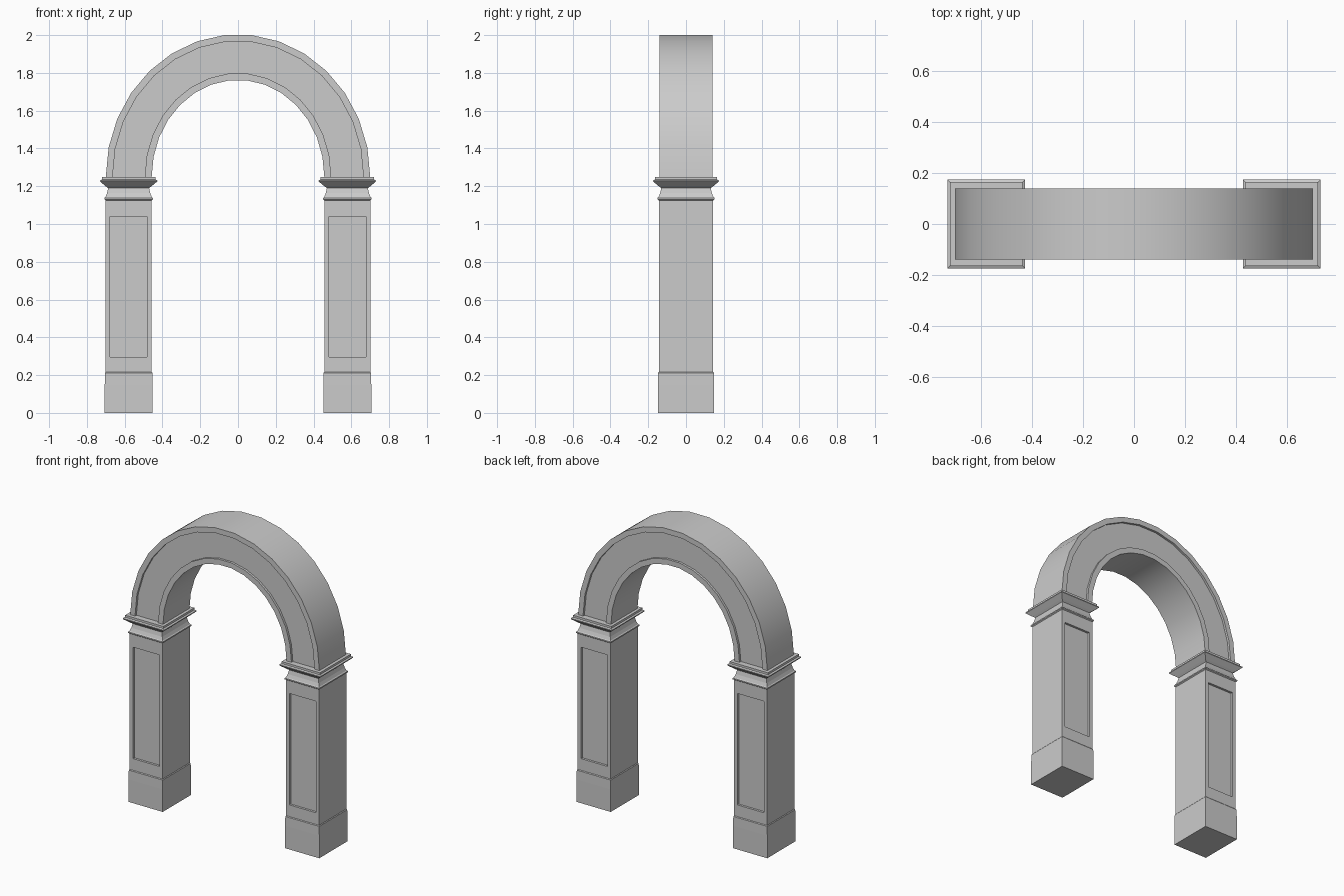
import bpy, bmesh, math

if "Cube" in bpy.data.objects:
    bpy.data.objects.remove(bpy.data.objects["Cube"])

HX, HY = 0.1215, 0.144      # pillar half width and half depth
PX = 0.579                  # pillar centre distance from the middle
RECESS = 0.015


def finish(bm, name):
    bmesh.ops.recalc_face_normals(bm, faces=bm.faces[:])
    me = bpy.data.meshes.new(name)
    bm.to_mesh(me)
    bm.free()
    ob = bpy.data.objects.new(name, me)
    bpy.context.collection.objects.link(ob)
    return ob


def bridge(bm, a, b):
    n = len(a)
    for i in range(n):
        bm.faces.new((a[i], a[(i + 1) % n], b[(i + 1) % n], b[i]))


def moulding(name, cx, profile):
    """Rectangular moulding lofted from (offset, z) steps around the pillar."""
    bm = bmesh.new()
    rings = []
    for off, z in profile:
        x, y = HX + off, HY + off
        rings.append([bm.verts.new((cx + sx * x, sy * y, z))
                      for sx, sy in ((-1, -1), (1, -1), (1, 1), (-1, 1))])
    for a, b in zip(rings, rings[1:]):
        bridge(bm, a, b)
    bm.faces.new(rings[0])
    bm.faces.new(rings[-1])
    return finish(bm, name)


def shaft(name, cx, z0, z1):
    """Box with a recessed panel on the front and back."""
    bm = bmesh.new()
    bmesh.ops.create_cube(bm, size=1)
    for v in bm.verts:
        v.co.x = cx + v.co.x * 2 * HX
        v.co.y *= 2 * HY
        v.co.z = z0 if v.co.z < 0 else z1
    bm.normal_update()
    for f in [f for f in bm.faces if abs(f.normal.y) > 0.9]:
        s = math.copysign(1, f.normal.y)
        bmesh.ops.inset_individual(bm, faces=[f], thickness=0.034)
        for v in f.verts:
            v.co.z = 0.295 if v.co.z < 0.7 else 1.04
        panel = bmesh.ops.extrude_discrete_faces(bm, faces=[f])["faces"][0]
        for v in panel.verts:
            v.co.y -= s * RECESS
    return finish(bm, name)


# Pillars
for side, sx in (("left", -1), ("right", 1)):
    cx = sx * PX
    moulding(side + "_base", cx,
             [(0.005, 0), (0.005, 0.15), (0.004, 0.212), (0, 0.217)])
    shaft(side + "_shaft", cx, 0.2, 1.13)
    moulding(side + "_capital", cx,
             [(0, 1.125), (0.007, 1.13), (0.007, 1.138), (0.001, 1.143),
              (-0.007, 1.163), (-0.013, 1.19), (0.0, 1.2), (0.03, 1.225),
              (0.03, 1.231), (0.02, 1.236), (0.02, 1.25)])

# Arch: stepped cross-section (t from inner to outer edge, y) swept over half an ellipse
D, R = 0.14, 0.14 - RECESS
half = [(0, D), (0.15, D), (0.15, R), (0.853, R), (0.853, D), (1, D)]
section = half + [(t, -y) for t, y in reversed(half)]
SEG = 15
bm = bmesh.new()
stations = []
for i in range(SEG + 1):
    a = math.pi * i / SEG
    ring = []
    for t, y in section:
        rx = 0.457 + t * 0.243
        rz = 0.513 + t * 0.241
        ring.append(bm.verts.new((rx * math.cos(a), y, 1.25 + rz * math.sin(a))))
    stations.append(ring)
for a, b in zip(stations, stations[1:]):
    bridge(bm, a, b)
bm.faces.new(stations[0])
bm.faces.new(stations[-1])
arch = finish(bm, "arch")
bpy.context.view_layer.objects.active = arch
arch.select_set(True)
bpy.ops.object.shade_smooth_by_angle(angle=math.radians(30))
